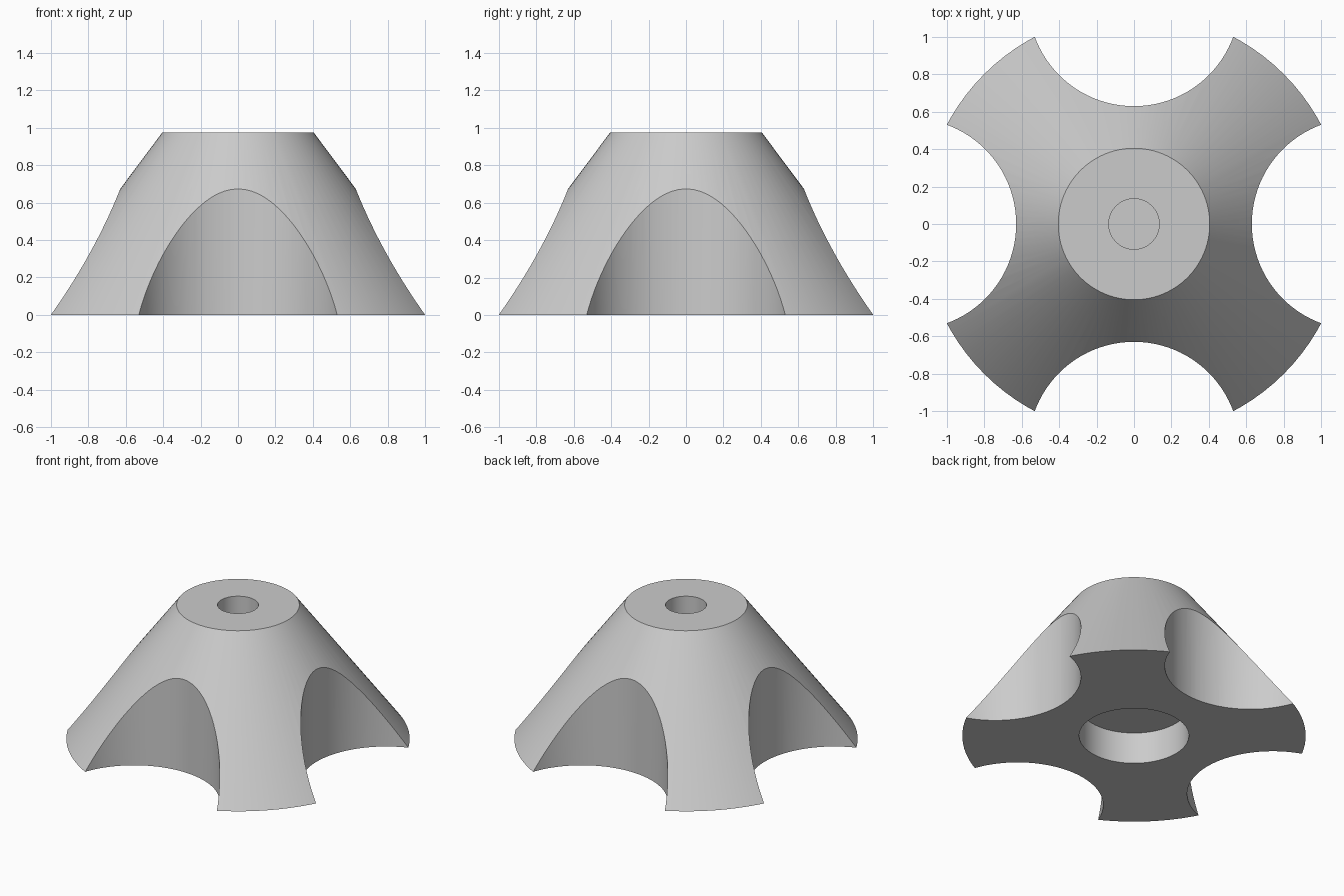
import bpy
import bmesh
import math
from mathutils import Matrix, Vector

cube = bpy.data.objects.get("Cube")
if cube:
    bpy.data.objects.remove(cube, do_unlink=True)

grey = bpy.data.materials.new("light grey")
grey.use_nodes = True
grey.diffuse_color = (0.6, 0.6, 0.6, 1)
grey.node_tree.nodes["Principled BSDF"].inputs["Base Color"].default_value = (0.6, 0.6, 0.6, 1)


def make_object(name, bm):
    bmesh.ops.recalc_face_normals(bm, faces=bm.faces)
    mesh = bpy.data.meshes.new(name)
    bm.to_mesh(mesh)
    bm.free()
    mesh.materials.append(grey)
    obj = bpy.data.objects.new(name, mesh)
    bpy.context.collection.objects.link(obj)
    return obj


# Conical body: lower recess, sloping side, flat top and narrow top bore
profile = [(0, 0.23), (0.362, 0.23), (0.362, 0), (1.133, 0),
           (0.405, 0.975), (0.135, 0.975), (0.135, 0.25), (0, 0.25)]
bm = bmesh.new()
verts = [bm.verts.new((r, 0, z)) for r, z in profile]
edges = [bm.edges.new(pair) for pair in zip(verts, verts[1:])]
bmesh.ops.spin(bm, geom=verts + edges, cent=(0, 0, 0), axis=(0, 0, 1),
               angle=math.tau, steps=96)
bmesh.ops.remove_doubles(bm, verts=bm.verts, dist=0.0001)
body = make_object("four_legged_base", bm)

# Four upright cylinders scoop the sides and leave the legs
bm = bmesh.new()
for i in range(4):
    turn = Matrix.Rotation(i * math.pi / 2, 4, "Z")
    bmesh.ops.create_cone(bm, cap_ends=True, segments=96, radius1=0.565,
                          radius2=0.565, depth=3,
                          matrix=turn @ Matrix.Translation(Vector((0, 1.195, 0.5))))
cutter = make_object("side_scoop_cutter", bm)
cutter.hide_render = True

cut = body.modifiers.new("side scoops", "BOOLEAN")
cut.operation = "DIFFERENCE"
cut.solver = "EXACT"
cut.object = cutter

bpy.ops.object.select_all(action="DESELECT")
body.select_set(True)
bpy.context.view_layer.objects.active = body
bpy.ops.object.modifier_apply(modifier=cut.name)
bpy.data.objects.remove(cutter, do_unlink=True)
bpy.ops.object.shade_smooth_by_angle(angle=math.radians(25))
